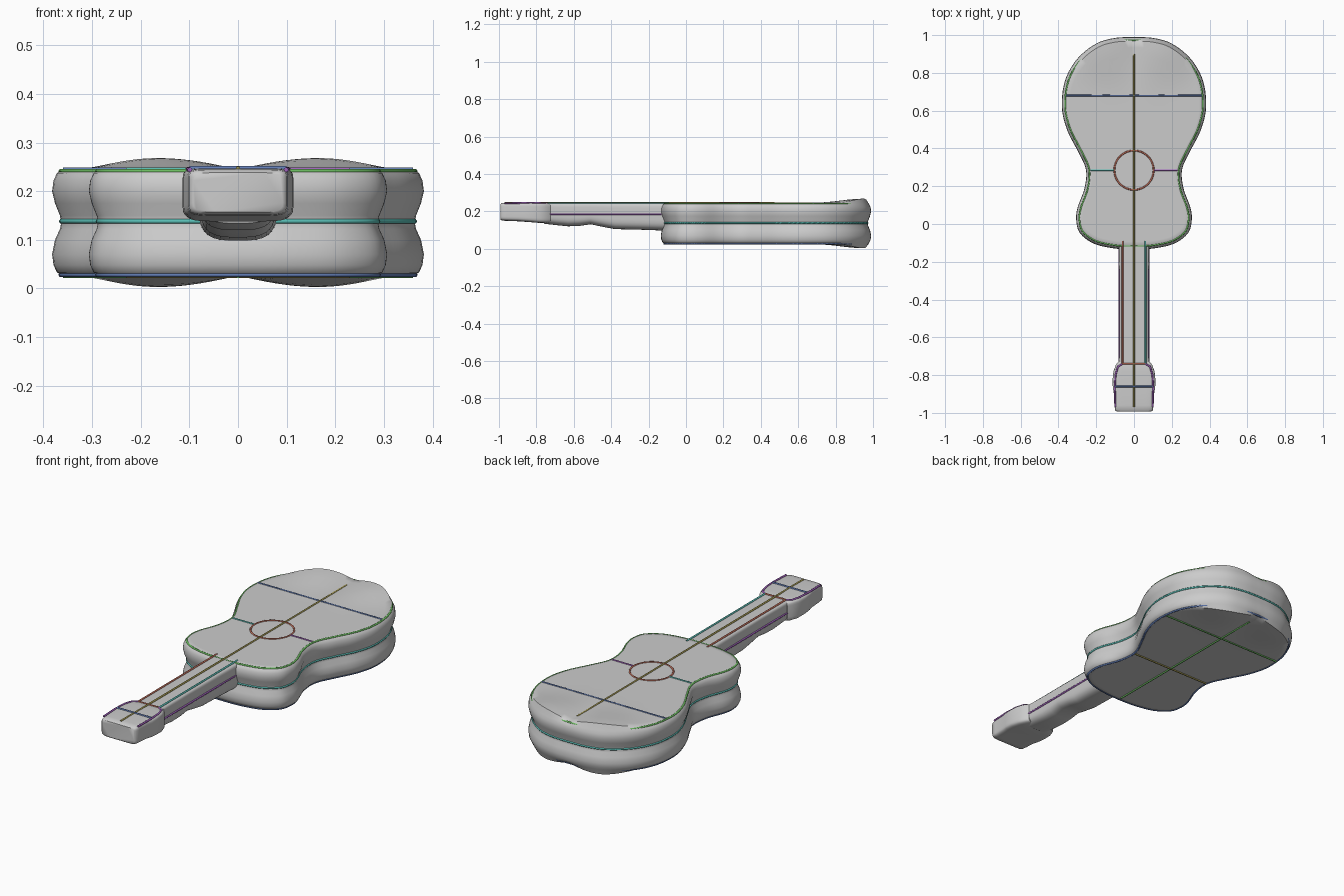
import bpy, bmesh, math
from mathutils import Vector
from mathutils.geometry import interpolate_bezier

if "Cube" in bpy.data.objects:
    bpy.data.objects.remove(bpy.data.objects["Cube"])


def finish(name, bm, angle=40):
    bmesh.ops.recalc_face_normals(bm, faces=bm.faces)
    me = bpy.data.meshes.new(name)
    bm.to_mesh(me)
    bm.free()
    ob = bpy.data.objects.new(name, me)
    bpy.context.collection.objects.link(ob)
    bpy.ops.object.select_all(action='DESELECT')
    ob.select_set(True)
    bpy.context.view_layer.objects.active = ob
    bpy.ops.object.shade_smooth_by_angle(angle=math.radians(angle))
    return ob


def loft(name, rings, angle=40):
    """Skin a list of closed rings and cap both ends."""
    bm = bmesh.new()
    vs = [[bm.verts.new(p) for p in r] for r in rings]
    n = len(vs[0])
    for a, b in zip(vs, vs[1:]):
        for i in range(n):
            bm.faces.new((a[i], a[(i + 1) % n], b[(i + 1) % n], b[i]))
    bm.faces.new(vs[0])
    bm.faces.new(vs[-1])
    return finish(name, bm, angle)


def smooth_path(pts, steps=5):
    """Smooth curve through 2D points."""
    P = [Vector((x, y, 0)) for x, y in pts]
    out = []
    for i in range(len(P) - 1):
        a, b = P[max(i - 1, 0)], P[min(i + 2, len(P) - 1)]
        t0, t1 = (P[i + 1] - a) / 6, (b - P[i]) / 6
        out += interpolate_bezier(P[i], P[i] + t0, P[i + 1] - t1, P[i + 1], steps + 1)[:-1]
    return out + [P[-1]]


# Body outline, right half from tail to neck, then mirrored
half = smooth_path([(0, .99), (.1, .985), (.2, .955), (.3, .875), (.365, .76), (.382, .62),
                    (.355, .5), (.30, .39), (.255, .29), (.262, .19), (.298, .09), (.306, .02),
                    (.285, -.05), (.21, -.105), (.1, -.13), (0, -.135)])
outline = half + [Vector((-p.x, p.y, 0)) for p in half[-2:0:-1]]
N = len(outline)


def inset(d):
    res = []
    for i, p in enumerate(outline):
        t = (outline[(i + 1) % N] - outline[i - 1]).normalized()
        res.append(p + Vector((t.y, -t.x, 0)) * d)
    return res


def bulge(p):
    """Slight swelling of both plates at the tail end."""
    s = min(max((p.y - .68) / .27, 0), 1)
    return .023 * s * s * (3 - 2 * s) * math.sin(math.pi * min(abs(p.x) / .33, 1))


MID = Vector((0, .28, 0))


def plate(scale, side):
    res = []
    for p in inset(.022):
        q = MID + (p - MID) * scale
        z = .245 + bulge(q) if side > 0 else .026 - bulge(q)
        res.append(Vector((q.x, q.y, z)))
    return res


scales = (.05, .3, .5, .65, .78, .88, .95, 1)
rings = [plate(s, -1) for s in scales]
for z, d in ((.033, .01), (.048, .003), (.07, 0), (.1, .006), (.122, .016), (.136, .019),
             (.15, .016), (.175, .006), (.2, 0), (.222, .003), (.237, .01)):
    rings.append([Vector((p.x, p.y, z)) for p in inset(d)])
rings += [plate(s, 1) for s in reversed(scales)]
# inset direction check: rings must shrink for positive values
if inset(.1)[0].y > outline[0].y:
    raise ValueError("outline runs the wrong way")
loft("body", rings, 50)


def section(y, w, top, bottom, power, n=32):
    """Rounded-box cross-section across the neck."""
    zc, h = (top + bottom) / 2, (top - bottom) / 2
    pts = []
    for i in range(n):
        a = 2 * math.pi * (i + .5) / n
        c, s = math.cos(a), math.sin(a)
        k = 2 / (9 if s > 0 else power)
        pts.append(Vector((w * math.copysign(abs(c) ** k, c), y,
                           zc + h * math.copysign(abs(s) ** k, s))))
    return pts


# Neck, thicker at the heel and scalloped underneath
loft("neck", [section(y, w, .244, b, 3.2) for y, w, b in
              ((-.05, .082, .098), (-.14, .08, .098), (-.25, .078, .102), (-.38, .077, .105),
               (-.44, .077, .116), (-.51, .077, .131), (-.57, .077, .122), (-.63, .077, .12),
               (-.7, .078, .127), (-.76, .08, .134))], 50)

# Headstock
loft("headstock", [section(y, w, t, b, 7) for y, w, t, b in
                   ((-.725, .08, .24, .14), (-.745, .096, .245, .138), (-.78, .109, .246, .138),
                    (-.83, .114, .247, .142), (-.87, .112, .247, .145), (-.9, .106, .247, .147),
                    (-.96, .103, .246, .149), (-.985, .101, .244, .151), (-.993, .092, .238, .157))], 50)


# Coloured guide lines drawn over the surfaces
def material(name, rgb):
    m = bpy.data.materials.new(name)
    m.diffuse_color = (*rgb, 1)
    m.use_nodes = True
    m.node_tree.nodes["Principled BSDF"].inputs["Base Color"].default_value = m.diffuse_color
    return m


GREEN = material("green", (.15, .5, .12))
BLUE = material("blue", (.12, .2, .45))
TEAL = material("teal", (.1, .5, .45))
RED = material("red", (.5, .15, .1))
OLIVE = material("olive", (.35, .3, .08))
PURPLE = material("purple", (.35, .12, .5))


def line(name, pts, mat, closed=False, r=.005):
    cu = bpy.data.curves.new(name, 'CURVE')
    cu.dimensions = '3D'
    cu.bevel_depth = r
    cu.bevel_resolution = 1
    cu.use_fill_caps = True
    sp = cu.splines.new('POLY')
    sp.points.add(len(pts) - 1)
    for q, p in zip(sp.points, pts):
        q.co = (*p, 1)
    sp.use_cyclic_u = closed
    cu.materials.append(mat)
    ob = bpy.data.objects.new(name, cu)
    bpy.context.collection.objects.link(ob)


def ring_at(d, z):
    return [(p.x, p.y, z) for p in inset(d)]


T, B = .244, .026
line("top_edge_line", ring_at(.018, .241), GREEN, True)
line("back_edge_line", ring_at(.018, .028), BLUE, True)
line("side_line", ring_at(.019, .138), TEAL, True)
line("soundhole_ring", [(.104 * math.cos(a * math.pi / 24), .285 + .104 * math.sin(a * math.pi / 24), T)
                        for a in range(48)], RED, True)
line("top_centre_line", [(0, .9, T), (0, -.97, T + .002)], OLIVE)
line("back_centre_line", [(0, .9, B), (0, -.1, B)], GREEN)
line("top_bridge_line", [(-.36, .68, T), (.36, .68, T)], BLUE)
line("back_bridge_line", [(-.36, .68, B), (.36, .68, B)], GREEN)
line("back_waist_line", [(-.23, .285, B), (.23, .285, B)], OLIVE)
line("nut_line", [(-.06, -.74, T), (.06, -.74, T)], RED)
line("head_cross_line", [(-.1, -.86, .247), (.1, -.86, .247)], BLUE)
for s, side, c in ((-1, "left", RED), (1, "right", TEAL)):
    line(f"waist_line_{side}", [(s * .105, .285, T), (s * .23, .285, T)], PURPLE if s > 0 else TEAL)
    line(f"neck_edge_{side}", [(s * .06, -.09, T), (s * .06, -.74, T)], c)
    line(f"neck_side_{side}", [(s * .077, -.13, .185), (s * .077, -.73, .185)], PURPLE)
    line(f"head_edge_{side}", [(s * .06, -.74, T), (s * .085, -.755, T), (s * .098, -.8, .245),
                               (s * .102, -.87, .245), (s * .099, -.97, .244)], PURPLE)
